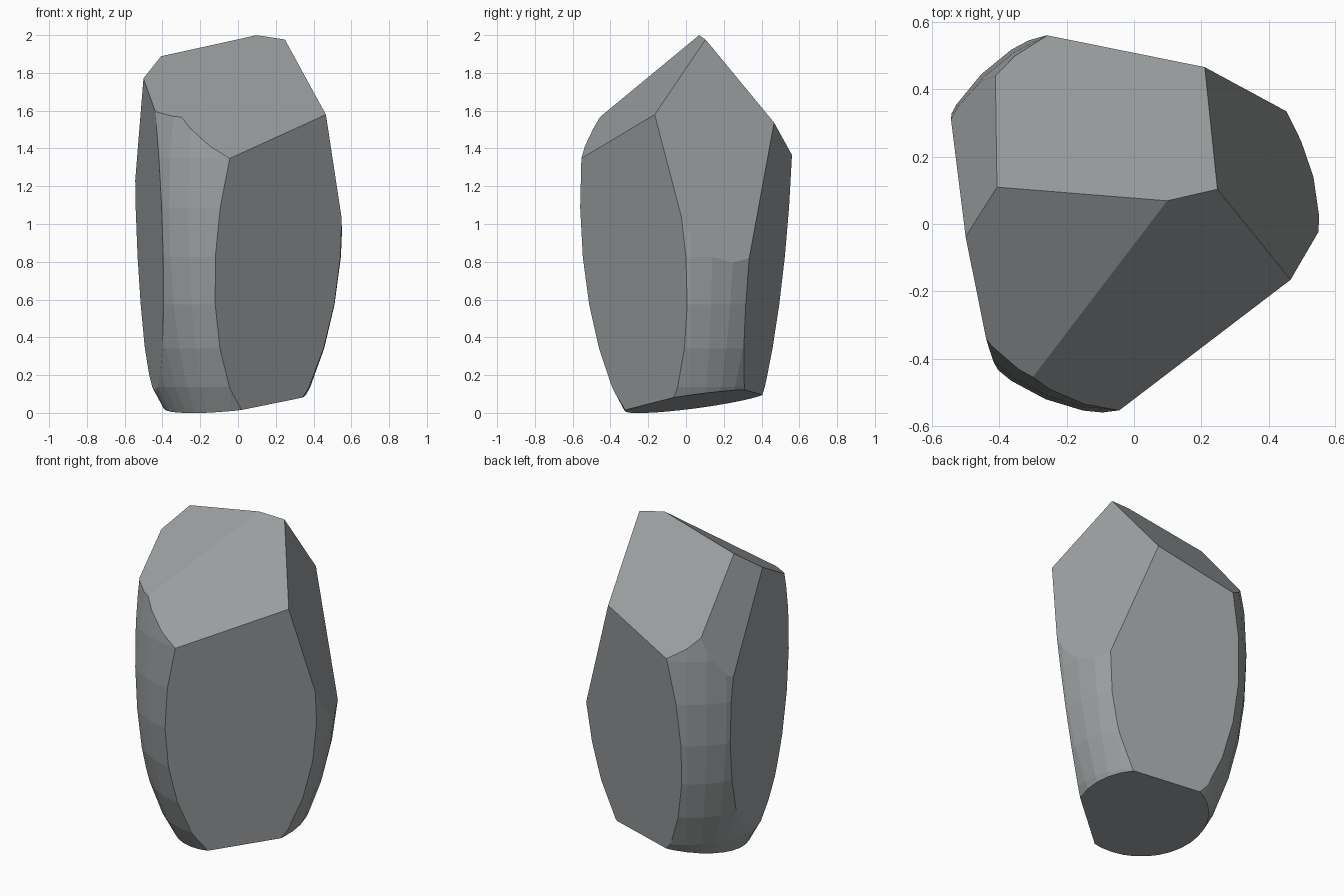
import bpy, bmesh
from mathutils import Vector, Matrix

if "Cube" in bpy.data.objects:
    bpy.data.objects.remove(bpy.data.objects["Cube"])

# Cutting planes: outward normal and offset (n . p = d)
CUTS = [
    ((0.415, -1.142, 1.0), 1.9616),        # top, front right
    ((-0.27, -0.62, 1.0), 1.93),           # top, front left
    ((-0.124, 1.199, 1.0), 2.0700),        # top, back
    ((0.2595, 0.1093, 0.0679), 0.2099),    # upper right side
    ((0.5588, -0.678, -0.0918), 0.2275),   # front right side
    ((0.0896, 0.3745, -0.0383), 0.1346),   # back side
    ((-0.2226, -0.0402, -0.0081), 0.0986), # left side
    ((-0.1007, 0.0377, 0.0326), 0.1067),   # upper left chamfer
    ((0.0986, 0.132, -1.0), -0.056),       # underside
]


def slice_off(bm, normal, d):
    """Remove everything beyond the plane and cap the opening."""
    n = Vector(normal)
    bmesh.ops.bisect_plane(
        bm, geom=bm.verts[:] + bm.edges[:] + bm.faces[:], dist=1e-5,
        plane_co=n * (d / n.length_squared), plane_no=n.normalized(),
        clear_outer=True)
    rim = [e for e in bm.edges if e.is_boundary]
    bmesh.ops.contextual_create(bm, geom=rim)


# Tall ellipsoid body
bm = bmesh.new()
bmesh.ops.create_uvsphere(
    bm, u_segments=32, v_segments=16, radius=1.0,
    matrix=Matrix.Translation((-0.036, 0.026, 1.088)) @ Matrix.Diagonal((0.592, 0.592, 1.345, 1)))

# Flat chipped facets
for normal, d in CUTS:
    slice_off(bm, normal, d)
bmesh.ops.recalc_face_normals(bm, faces=bm.faces[:])
for f in bm.faces:
    f.smooth = False

mesh = bpy.data.meshes.new("rock")
bm.to_mesh(mesh)
bm.free()
rock = bpy.data.objects.new("rock", mesh)
bpy.context.collection.objects.link(rock)

# Slate grey stone
stone = bpy.data.materials.new("slate_stone")
stone.diffuse_color = (0.33, 0.35, 0.355, 1.0)
stone.use_nodes = True
stone.node_tree.nodes["Principled BSDF"].inputs["Base Color"].default_value = stone.diffuse_color
mesh.materials.append(stone)
